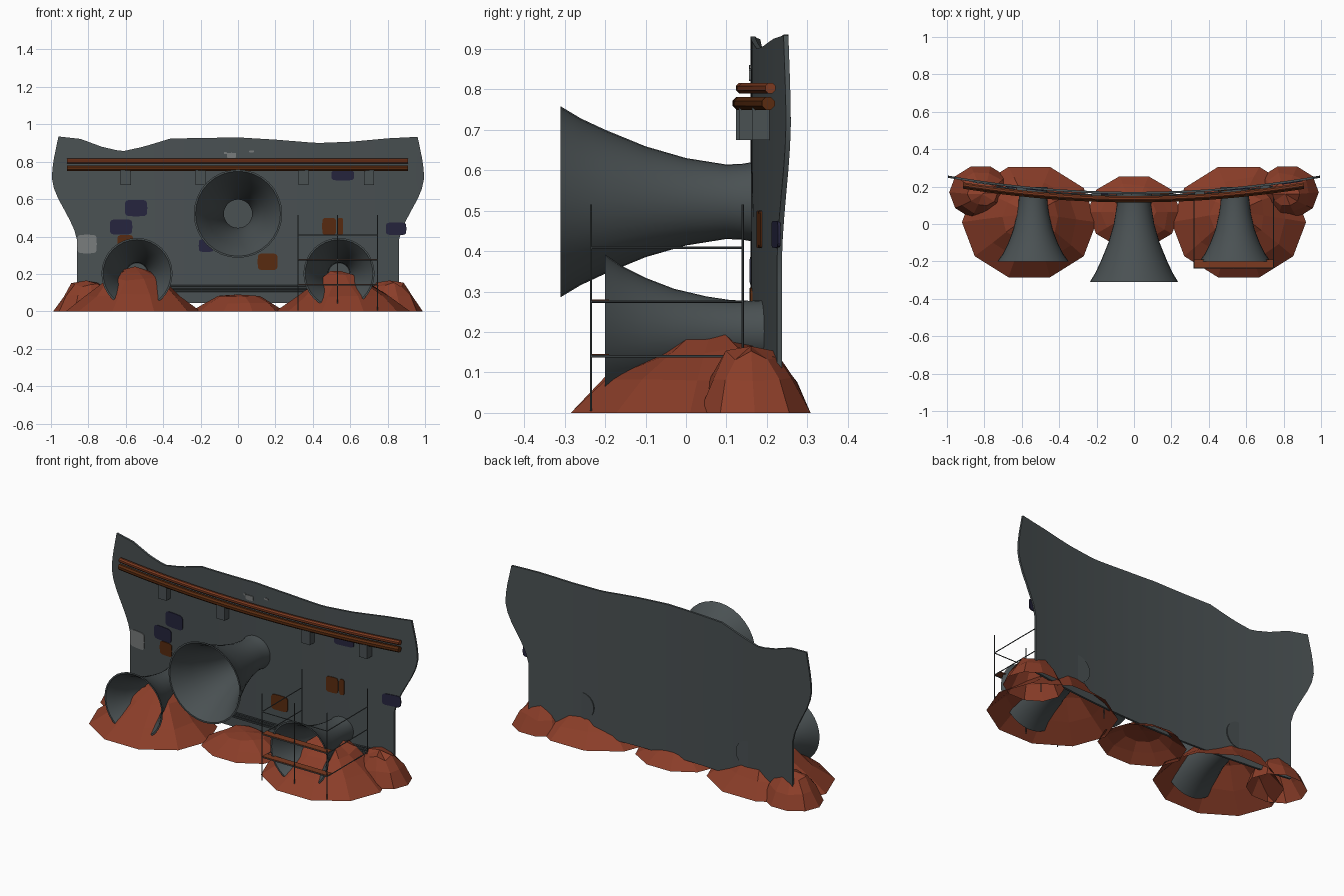
import bpy, bmesh, math, random
from mathutils import Vector

if "Cube" in bpy.data.objects:
    bpy.data.objects.remove(bpy.data.objects["Cube"])

random.seed(4)

def mat(name, col):
    m = bpy.data.materials.new(name)
    m.diffuse_color = (*col, 1)
    m.use_nodes = True
    m.node_tree.nodes["Principled BSDF"].inputs["Base Color"].default_value = m.diffuse_color
    return m

GREY = mat("gunmetal grey", (0.068, 0.082, 0.086))
ROCK = mat("red rock", (0.26, 0.048, 0.022))
RUST = mat("dark rust", (0.10, 0.024, 0.005))
REDRUST = mat("red rust", (0.20, 0.042, 0.014))
NAVY = mat("faded navy", (0.019, 0.018, 0.048))
PALE = mat("pale grey", (0.19, 0.20, 0.20))

def finish(name, bm, m, smooth=None):
    bmesh.ops.recalc_face_normals(bm, faces=bm.faces)
    me = bpy.data.meshes.new(name)
    bm.to_mesh(me)
    bm.free()
    me.materials.append(m)
    ob = bpy.data.objects.new(name, me)
    bpy.context.collection.objects.link(ob)
    if smooth:
        bpy.ops.object.select_all(action='DESELECT')
        ob.select_set(True)
        bpy.context.view_layer.objects.active = ob
        bpy.ops.object.shade_smooth_by_angle(angle=math.radians(smooth))
    return ob

def lerp(table, x):
    for (a, va), (b, vb) in zip(table, table[1:]):
        if x <= b:
            return va + (vb - va) * max(0, (x - a) / (b - a))
    return table[-1][1]

def wall_y(x):
    return 0.16 + 0.088 * x * x

# Curved wall plate with a flared outline and wavy top
TOP = [(-1, .935), (-.96, .935), (-.84, .922), (-.72, .88), (-.61, .855), (-.5, .88), (-.36, .924),
       (0, .93), (.2, .918), (.42, .90), (.6, .907), (.8, .925), (1, .935)]
SIDE = [(.04, .86), (.38, .86), (.43, .873), (.5, .905), (.6, .96), (.66, .985), (.72, .997),
        (.8, .988), (.935, .96)]
bm = bmesh.new()
NX, NZ = 48, 16
def wall_layer(offset):
    rows = []
    for j in range(NZ + 1):
        row = []
        for i in range(NX + 1):
            u = -1 + 2 * i / NX
            z = .045 + (lerp(TOP, u * .96) - .045) * j / NZ
            x = u * lerp(SIDE, z)
            row.append(bm.verts.new((x, wall_y(x) + offset, z)))
        rows.append(row)
    return rows
F, B = wall_layer(0), wall_layer(.012)
for g in (F, B):
    for j in range(NZ):
        for i in range(NX):
            bm.faces.new((g[j][i], g[j][i+1], g[j+1][i+1], g[j+1][i]))
for j in range(NZ):
    for i in (0, NX):
        bm.faces.new((F[j][i], F[j+1][i], B[j+1][i], B[j][i]))
for i in range(NX):
    for j in (0, NZ):
        bm.faces.new((F[j][i], F[j][i+1], B[j][i+1], B[j][i]))
finish("wall", bm, GREY, 30)

# Horns: lathed shells with a thin rim and a disc in the throat
def horn(name, x, z, prof):
    path = [(y, r) for y, r in reversed(prof)]
    path += [(y, r - .009 - .012 * (k / len(prof))) for k, (y, r) in enumerate(prof[:-1])]
    bm = bmesh.new()
    n, rings = 32, []
    for y, r in path:
        rings.append([bm.verts.new((x + r * math.cos(2*math.pi*k/n), y, z + r * math.sin(2*math.pi*k/n)))
                      for k in range(n)])
    for a, b in zip(rings, rings[1:]):
        for k in range(n):
            bm.faces.new((a[k], a[(k+1) % n], b[(k+1) % n], b[k]))
    bm.faces.new(rings[0])
    bm.faces.new(rings[-1])
    finish(name, bm, GREY, 35)

horn("centre_horn", 0, .522, [(-.31, .236), (-.26, .206), (-.2, .178), (-.1, .137), (0, .108),
                              (.1, .092), (.14, .094), (.17, .099)])
for s, n in ((-1, "left_horn"), (1, "right_horn")):
    horn(n, s * .54, .202, [(-.2, .19), (-.16, .162), (-.1, .132), (-.03, .105), (.05, .086),
                            (.11, .077), (.16, .075), (.198, .077)])

# Rock mounds: faceted ten-sided heaps, open underneath
def mound(name, cx, cy, rx, ry, h, peak, rings):
    bm = bmesh.new()
    n, prev = 10, None
    for k, (f, hz) in enumerate(rings):
        ring = []
        for i in range(n):
            a = 2 * math.pi * i / n
            j = 1 if k == 0 else random.uniform(.92, 1.08)
            hh = h * hz * (1 if k == 0 else random.uniform(.9, 1.08))
            ring.append(bm.verts.new((cx + peak[0] * hz + rx * f * j * math.cos(a),
                                      cy + peak[1] * hz + ry * f * j * math.sin(a), hh)))
        if prev:
            for i in range(n):
                bm.faces.new((prev[i], prev[(i+1) % n], ring[(i+1) % n], ring[i]))
        prev = ring
    tip = bm.verts.new((cx + peak[0], cy + peak[1], h))
    for i in range(n):
        bm.faces.new((prev[i], prev[(i+1) % n], tip))
    finish(name, bm, ROCK)

big = [(1, 0), (.72, .36), (.42, .72), (.2, .93)]
low = [(1, 0), (.75, .5), (.45, .88)]
mound("left_rock", -.56, .01, .36, .31, .24, (.01, .04), big)
mound("right_rock", .56, .01, .36, .31, .215, (-.01, .05), big)
mound("centre_rock", 0, .065, .25, .2, .09, (0, 0), low)
for s, n in ((-1, "left_end_rock"), (1, "right_end_rock")):
    mound(n, s * .82, .17, .168, .145, .165, (-s * .01, -.01), low)

# Rails and cables that follow the wall
def rail(name, x0, x1, z, r, off, m, sides=8):
    bm = bmesh.new()
    rings, steps = [], 24
    for k in range(steps + 1):
        x = x0 + (x1 - x0) * k / steps
        rings.append([bm.verts.new((x, wall_y(x) - off + r * math.cos(2*math.pi*(i+.5)/sides),
                                    z + r * math.sin(2*math.pi*(i+.5)/sides))) for i in range(sides)])
    for a, b in zip(rings, rings[1:]):
        for i in range(sides):
            bm.faces.new((a[i], a[(i+1) % sides], b[(i+1) % sides], b[i]))
    bm.faces.new(rings[0])
    bm.faces.new(rings[-1])
    finish(name, bm, m, 30)

rail("lower_rail", -.915, .91, .765, .017, .029, RUST)
rail("upper_rail", -.915, .91, .803, .014, .024, REDRUST)
for k, z in enumerate((.108, .121, .135)):
    rail(f"base_cable_{k}", -.84, .84, z, .005, .008, GREY, 6)

# Brackets under the rails
def box(name, lo, hi, m):
    bm = bmesh.new()
    bmesh.ops.create_cube(bm, size=1)
    for v in bm.verts:
        v.co = Vector([(a + b) / 2 + c * (b - a) for a, b, c in zip(lo, hi, v.co)])
    return finish(name, bm, m)

for x in (-.6, -.2, .35, .7):
    y = wall_y(x)
    box("rail_bracket", (x - .027, y - .04, .675), (x + .027, y + .006, .755), GREY)

# Painted patches: thin rounded plates on the wall
def patch(name, x0, x1, z0, z1, m):
    bm = bmesh.new()
    vs = []
    for k in range(20):
        a = 2 * math.pi * k / 20
        c, s = math.cos(a), math.sin(a)
        x = (x0 + x1) / 2 + (x1 - x0) / 2 * math.copysign(abs(c) ** .4, c)
        z = (z0 + z1) / 2 + (z1 - z0) / 2 * math.copysign(abs(s) ** .4, s)
        vs.append((x, z))
    front = [bm.verts.new((x, wall_y(x) - .004, z)) for x, z in vs]
    back = [bm.verts.new((x, wall_y(x) + .003, z)) for x, z in vs]
    bm.faces.new(front)
    bm.faces.new(back)
    for k in range(20):
        bm.faces.new((front[k], front[(k+1) % 20], back[(k+1) % 20], back[k]))
    finish(name, bm, m)

for p in ((-.605, -.485, .508, .596), (-.685, -.565, .41, .492), (.5, .62, .70, .755),
          (.79, .9, .408, .475), (-.21, -.13, .318, .385)):
    patch("navy_patch", *p, NAVY)
for p in ((-.645, -.56, .33, .408), (.45, .525, .408, .5), (.532, .562, .408, .5), (.105, .212, .22, .31)):
    patch("rust_patch", *p, RUST)
for p in ((-.86, -.755, .31, .41), (-.06, -.01, .82, .848), (-.075, -.06, .84, .853), (.06, .085, .85, .86)):
    patch("pale_patch", *p, PALE)

# Scaffold around the right horn
def bar(p, q, r=.0028):
    p, q = Vector(p), Vector(q)
    bm = bmesh.new()
    bmesh.ops.create_cone(bm, cap_ends=True, segments=6, radius1=r, radius2=r, depth=(q - p).length)
    bm.transform((q - p).to_track_quat('Z', 'Y').to_matrix().to_4x4())
    bmesh.ops.translate(bm, vec=(p + q) / 2, verts=bm.verts)
    finish("scaffold_bar", bm, GREY)

XL, XR, YF, YB = .32, .745, -.235, .14
for x in (XL, (XL + XR) / 2, XR):
    bar((x, YF, .005), (x, YF, .515))
for x in (XL, XR):
    bar((x, YB, .01), (x, YB, .515))
    for z in (.14, .275, .408):
        bar((x, YF, z), (x, YB, z))
for z in (.14, .275, .408):
    bar((XL, YF, z), (XR, YF, z))
for z in (.14, .275):
    box("scaffold_plank", (XL, -.232, z), (XR, -.19, z + .005), REDRUST)
